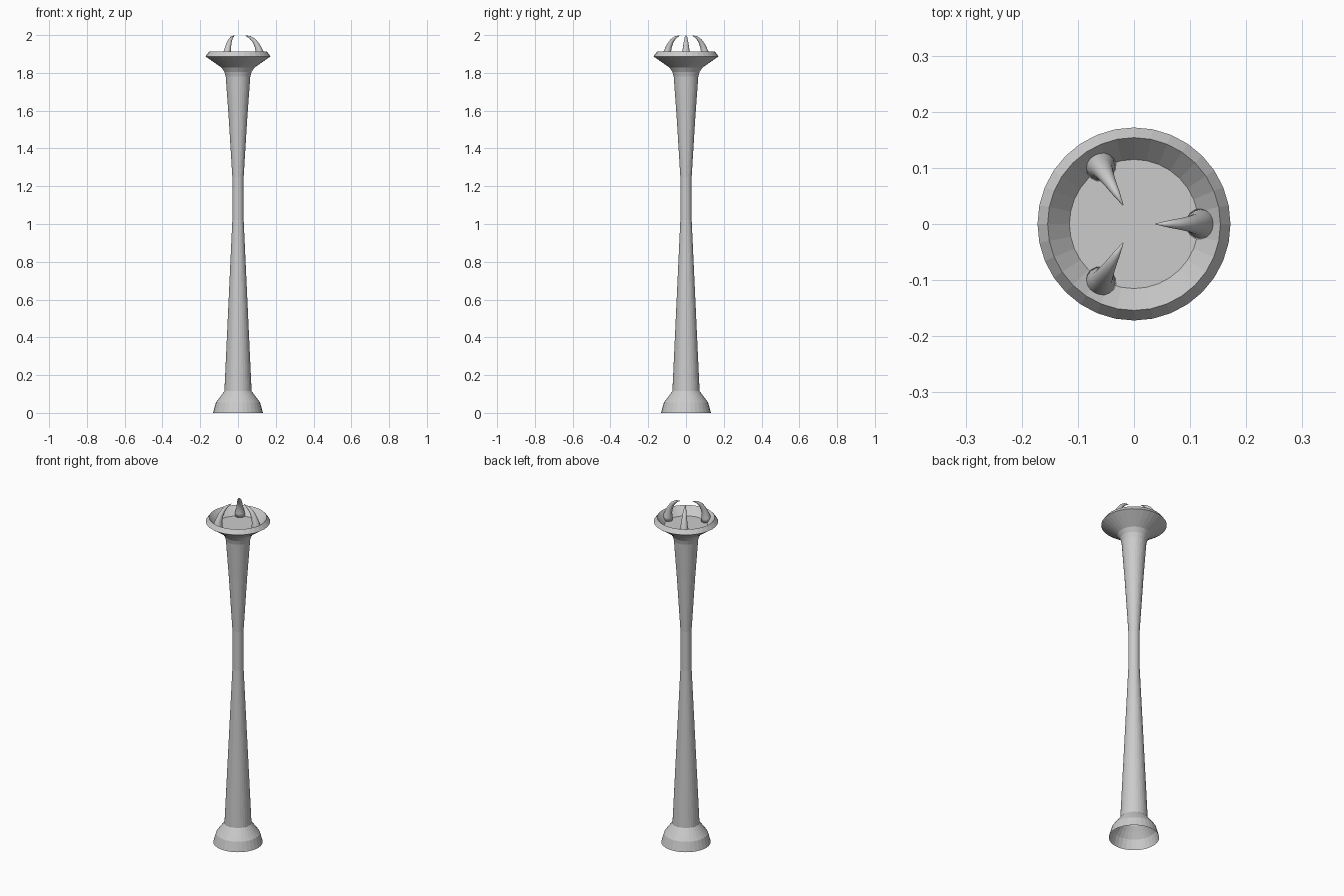
import bpy, bmesh
from math import cos, sin, pi
from mathutils import Vector, Matrix

cube = bpy.data.objects.get("Cube")
if cube:
    bpy.data.objects.remove(cube, do_unlink=True)

# One plain grey for everything
grey = bpy.data.materials.new("stone_grey")
grey.use_nodes = True
grey.diffuse_color = (0.6, 0.6, 0.6, 1)
grey.node_tree.nodes["Principled BSDF"].inputs["Base Color"].default_value = (0.6, 0.6, 0.6, 1)


def loft(name, rings, sides, cap_start=False, cap_end=False, smooth=False):
    """Skin rings given as (centre, side axis, up axis, radius)."""
    bm = bmesh.new()
    loops = []
    for centre, u, v, r in rings:
        loops.append([bm.verts.new(centre + r * (u * cos(2 * pi * i / sides) + v * sin(2 * pi * i / sides)))
                      for i in range(sides)])
    for a, b in zip(loops, loops[1:]):
        for i in range(sides):
            j = (i + 1) % sides
            bm.faces.new((a[i], a[j], b[j], b[i]))
    if cap_start:
        bm.faces.new(loops[0][::-1])
    if cap_end:
        bm.faces.new(loops[-1])
    for f in bm.faces:
        f.smooth = smooth
    mesh = bpy.data.meshes.new(name)
    bm.to_mesh(mesh)
    bm.free()
    mesh.materials.append(grey)
    obj = bpy.data.objects.new(name, mesh)
    bpy.context.collection.objects.link(obj)
    return obj


def turned(name, profile, sides=32, **caps):
    """Lathe a (radius, height) profile around z."""
    x, y = Vector((1, 0, 0)), Vector((0, 1, 0))
    return loft(name, [(Vector((0, 0, z)), x, y, r) for r, z in profile], sides, **caps)


# Flared foot, open underneath
turned("foot", [(0.132, 0), (0.117, 0.055), (0.095, 0.085), (0.072, 0.115)])

# Waisted shaft
turned("shaft", [(0.072, 0.115), (0.03, 1.02), (0.03, 1.25), (0.049, 1.56), (0.065, 1.78)])

# Dish with a bevelled rim and a flat floor
turned("dish", [(0.065, 1.78), (0.072, 1.805), (0.087, 1.828), (0.172, 1.887),
                (0.154, 1.912), (0.115, 1.866)], cap_end=True)

# Three claws curving in over the dish: (distance out, height, thickness)
path = [(0.12, 1.868, 0.028), (0.118, 1.89, 0.025), (0.113, 1.915, 0.019), (0.102, 1.944, 0.015),
        (0.086, 1.97, 0.011), (0.065, 1.988, 0.007), (0.039, 1.998, 0.001)]
for k in range(3):
    turn = Matrix.Rotation(2 * pi * k / 3, 3, "Z")
    points = [Vector((x, 0, z)) for x, z, _ in path]
    rings = []
    for i, p in enumerate(points):
        along = (points[min(i + 1, len(points) - 1)] - points[max(i - 1, 0)]).normalized()
        side = Vector((0, 1, 0))
        rings.append((turn @ p, turn @ side.cross(along), turn @ side, path[i][2]))
    loft("claw_%d" % (k + 1), rings, 16, cap_start=True, cap_end=True, smooth=True)
